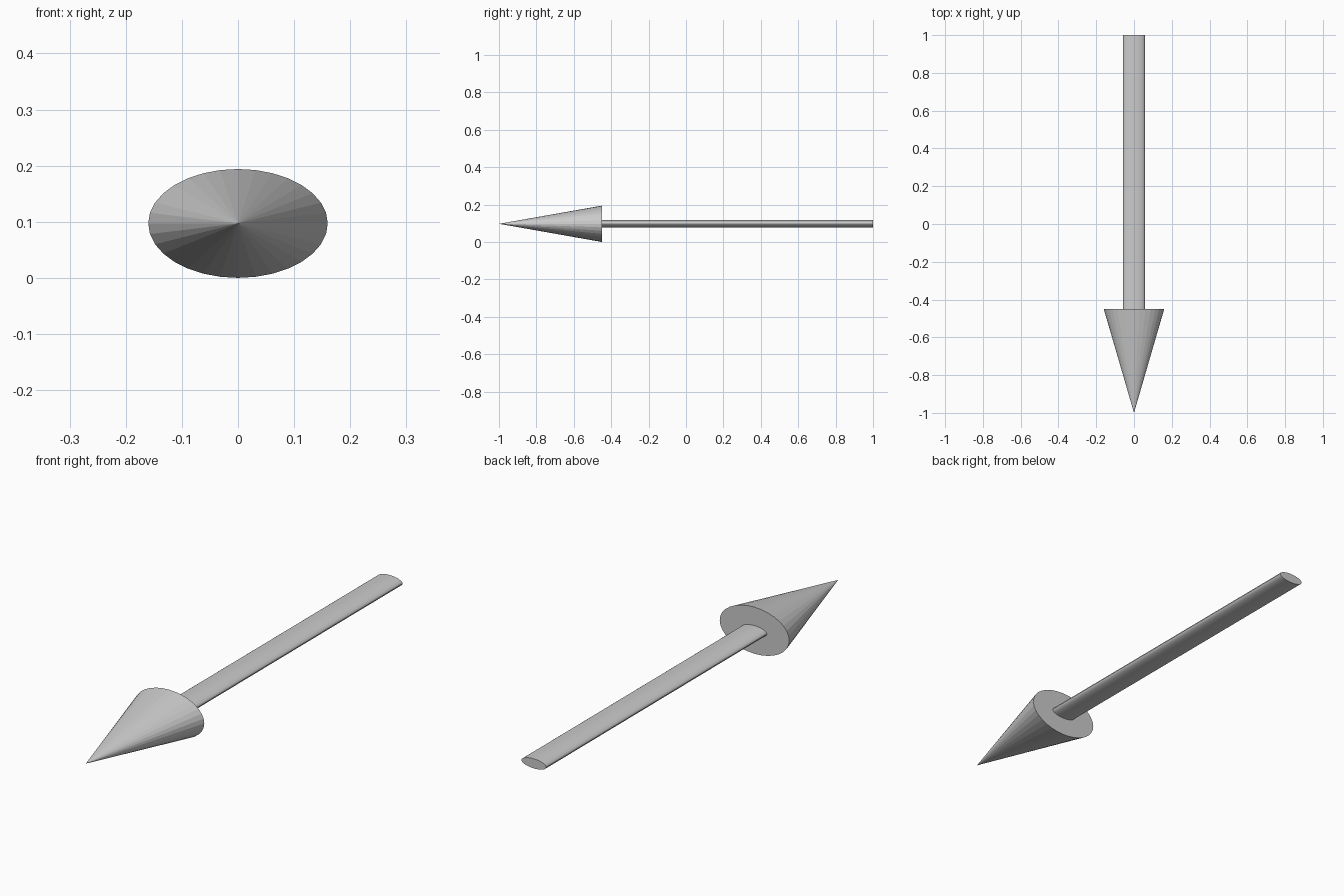
import bpy
from math import pi

if "Cube" in bpy.data.objects:
    bpy.data.objects.remove(bpy.data.objects["Cube"])

SIDES = 32
CENTRE_Z = 0.097


def squashed_cone(name, r_base, r_tip, y_base, y_tip, half_x, half_z):
    """Elliptical cone or rod running along y from y_base to y_tip (towards the front)."""
    bpy.ops.mesh.primitive_cone_add(
        vertices=SIDES, radius1=r_base, radius2=r_tip, depth=y_base - y_tip,
        location=(0, (y_base + y_tip) / 2, CENTRE_Z), rotation=(pi / 2, 0, 0))
    obj = bpy.context.object
    obj.name = name
    obj.scale = (half_x, half_z, 1)
    bpy.ops.object.transform_apply(location=False, rotation=True, scale=True)
    return obj


# Pointed head, flat-faceted
squashed_cone("arrow_head", 1, 0, -0.45, -1.0, 0.16, 0.097)

# Flattened oval shaft
squashed_cone("arrow_shaft", 1, 1, 1.0, -0.45, 0.057, 0.02)
bpy.ops.object.shade_smooth_by_angle()
